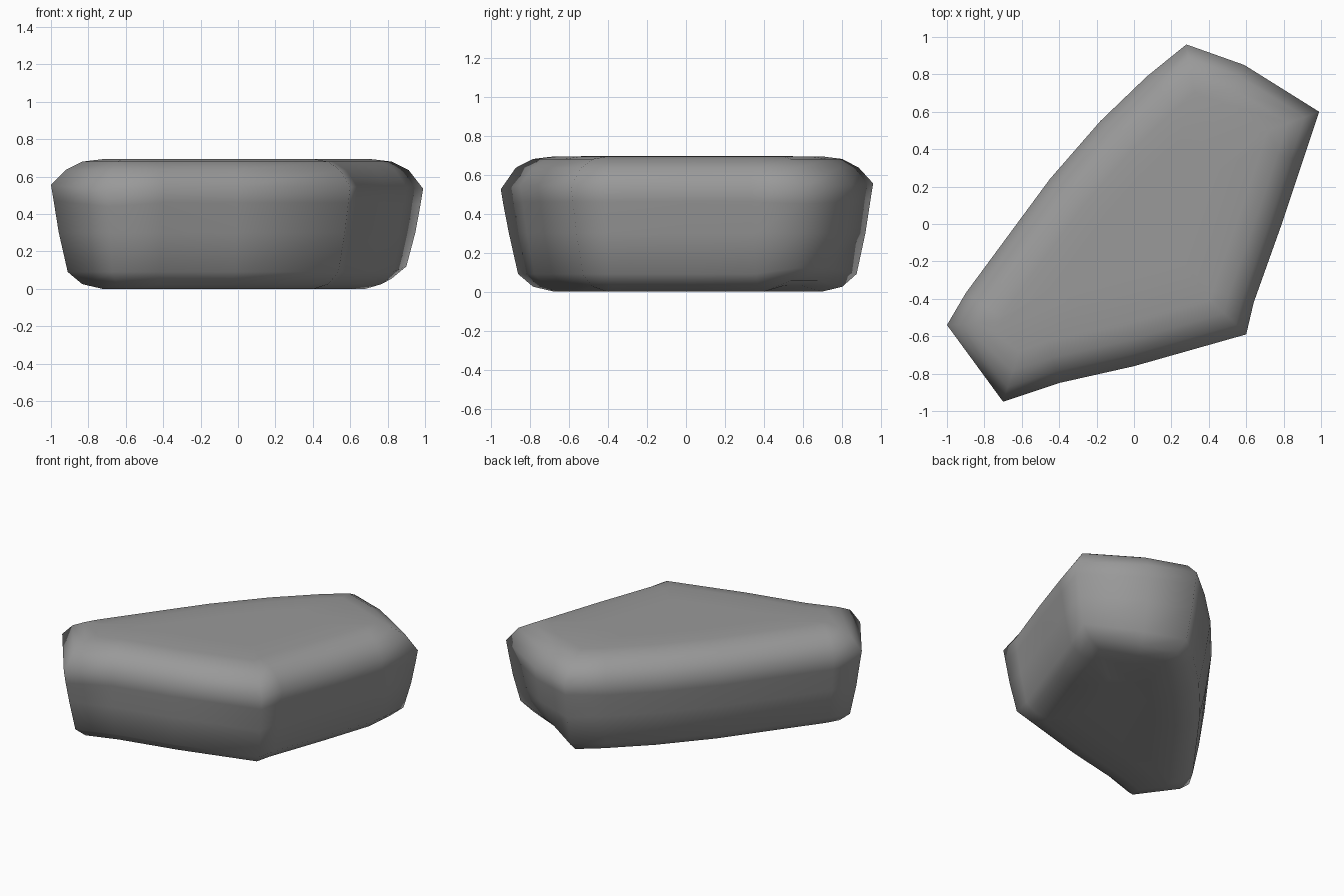
import bpy, bmesh
from mathutils import Vector

cube = bpy.data.objects.get("Cube")
if cube:
    bpy.data.objects.remove(cube)

stone = bpy.data.materials.new("stone_grey")
stone.use_nodes = True
colour = (0.32, 0.32, 0.32, 1)
stone.diffuse_color = colour
stone.node_tree.nodes["Principled BSDF"].inputs["Base Color"].default_value = colour

# Widest outline of the slab, anticlockwise
outline = [Vector(p) for p in (
    (-1, -.54), (-.7, -.95), (-.4, -.85), (0, -.76), (.6, -.59), (.64, -.42),
    (.79, 0), (.9, .33), (.99, .6), (.59, .85), (.28, .96), (.07, .79),
    (-.18, .55), (-.45, .24), (-.9, -.37))]
# Rim height drops slightly at the tall corners
rim_lift = {0: .01, 1: -.02, 8: -.01, 10: .01}

# (height, inward offset) from the underside to the top
rings = [(0, .23), (.025, .14), (.09, .075), (.3, .035), (.46, .012), (.545, 0),
         (.635, .065), (.68, .14), (.693, .23)]


def inset(i, distance):
    """Move an outline point inward along its mitre."""
    p, n = outline[i], len(outline)
    a = (p - outline[i - 1]).normalized()
    b = (outline[(i + 1) % n] - p).normalized()
    na, nb = Vector((-a.y, a.x)), Vector((-b.y, b.x))
    return p + (na + nb) * distance / (1 + na.dot(nb))


bm = bmesh.new()
loops = []
for z, offset in rings:
    loop = []
    for i in range(len(outline)):
        extra, lift = 0, 0
        if i == 9 and z < .3:              # hollow low on the back end
            extra, lift = .05, .03
        if i == 8 and z < .1:              # raised corner of the underside
            lift = .03
        if .4 < z < .6:
            lift += rim_lift.get(i, 0)
        p = inset(i, offset + extra)
        loop.append(bm.verts.new((p.x, p.y, z + lift)))
    loops.append(loop)

# Sides
for low, high in zip(loops, loops[1:]):
    for i in range(len(outline)):
        j = (i + 1) % len(outline)
        bm.faces.new((low[i], low[j], high[j], high[i]))

# Underside and top: a smaller inner loop, then a flat cap
for loop, z, flip in ((loops[0], 0, True), (loops[-1], .695, False)):
    centre = sum((v.co for v in loop), Vector()) / len(loop)
    inner = []
    for v in loop:
        co = centre.lerp(v.co, .6)
        inner.append(bm.verts.new((co.x, co.y, z)))
    for i in range(len(loop)):
        j = (i + 1) % len(loop)
        bm.faces.new((loop[i], loop[j], inner[j], inner[i]))
    bm.faces.new(inner)

bmesh.ops.recalc_face_normals(bm, faces=bm.faces)
for face in bm.faces:
    face.smooth = True
mesh = bpy.data.meshes.new("rock_slab")
bm.to_mesh(mesh)
bm.free()
mesh.materials.append(stone)
rock = bpy.data.objects.new("rock_slab", mesh)
bpy.context.collection.objects.link(rock)
